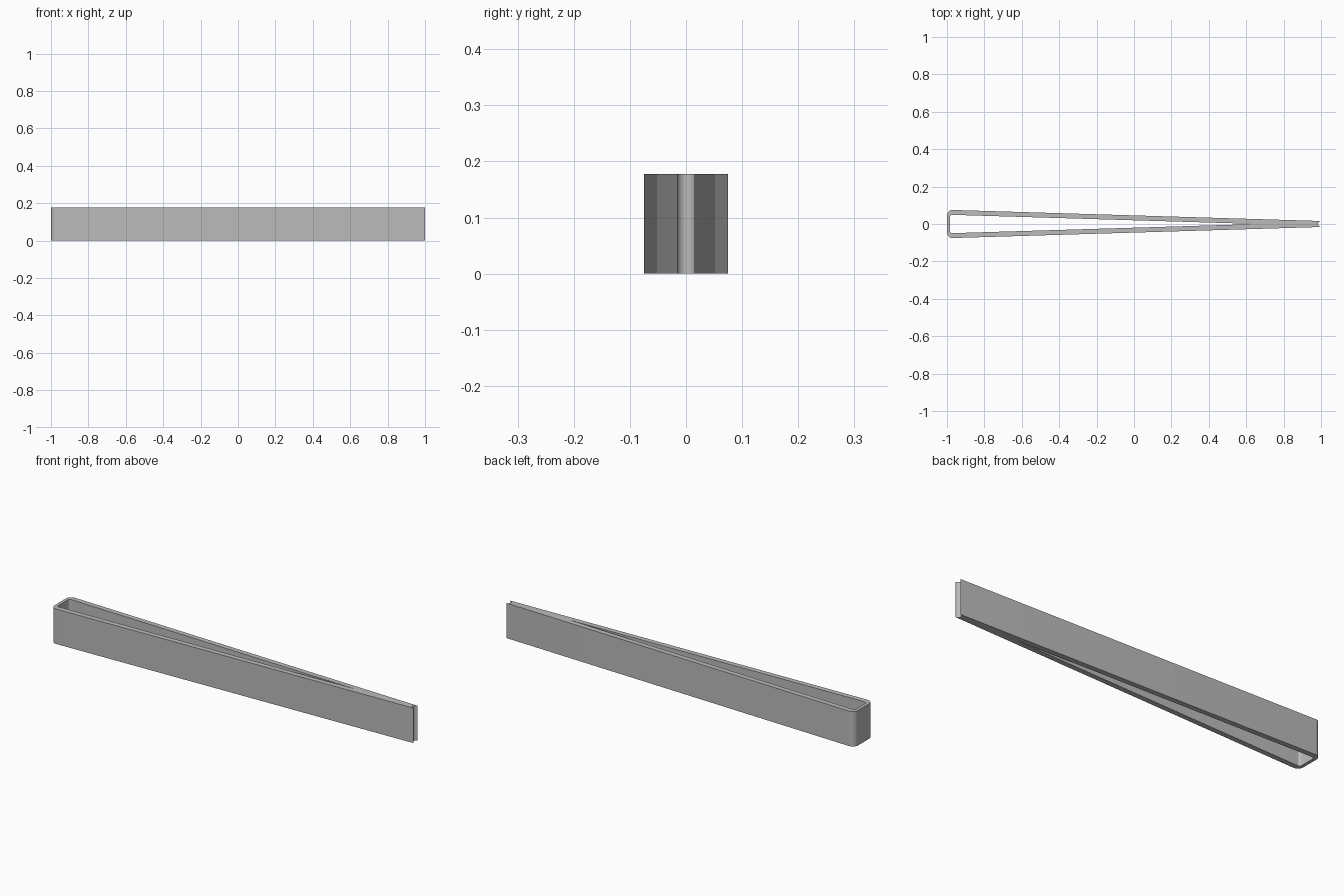
import bpy, bmesh
from math import sin, cos, atan2, pi
from mathutils import Vector

cube = bpy.data.objects.get("Cube")
if cube:
    bpy.data.objects.remove(cube)

HEIGHT = 0.178
TIP = 0.016       # half width of the narrow end
SLOPE = 0.03      # taper of each arm


def material(name, rgb):
    mat = bpy.data.materials.new(name)
    mat.use_nodes = True
    mat.diffuse_color = (*rgb, 1)
    mat.node_tree.nodes["Principled BSDF"].inputs["Base Color"].default_value = (*rgb, 1)
    return mat


def corner(x_end, y_at_end, radius, steps=8):
    """Rounded corner from the sloping arm to the flat wide end, on the +y side."""
    a = atan2(SLOPE, 1)
    # centre lies one radius inside both the end wall and the sloping arm
    cx = x_end + radius
    cy = y_at_end - SLOPE * radius - radius / cos(a)
    start, end = pi / 2 - a, pi
    return [(cx + radius * cos(start + (end - start) * i / steps),
             cy + radius * sin(start + (end - start) * i / steps)) for i in range(steps + 1)]


def mirrored(points):
    return points + [(x, -y) for x, y in reversed(points)]


# Outer outline: arm, rounded wide end, arm, then the scooped tip
outer = mirrored([(1, TIP)] + corner(-1, TIP + SLOPE * 2, 0.03))
scoop = [(1 - TIP * sin(pi * i / 12), -TIP * cos(pi * i / 12)) for i in range(1, 12)]
outer += scoop

# Inner outline: long wedge-shaped opening ending in a point
apex, inner_end = 0.66, -0.984
inner = mirrored(corner(inner_end, SLOPE * (apex - inner_end), 0.012)) + [(apex, 0)]

# Fill between the outlines and raise it to full height
bm = bmesh.new()
edges = []
for loop in (outer, inner):
    verts = [bm.verts.new((x, y, 0)) for x, y in loop]
    edges += [bm.edges.new((v, verts[i - 1])) for i, v in enumerate(verts)]
bmesh.ops.triangle_fill(bm, edges=edges, use_beauty=True, use_dissolve=False, normal=(0, 0, 1))
raised = bmesh.ops.extrude_face_region(bm, geom=bm.faces[:])
bmesh.ops.translate(bm, vec=Vector((0, 0, HEIGHT)),
                    verts=[g for g in raised["geom"] if isinstance(g, bmesh.types.BMVert)])
bmesh.ops.recalc_face_normals(bm, faces=bm.faces[:])

mesh = bpy.data.meshes.new("tapered_band")
bm.to_mesh(mesh)
bm.free()
mesh.materials.append(material("plain grey", (0.5, 0.5, 0.5)))
band = bpy.data.objects.new("tapered_band", mesh)
bpy.context.collection.objects.link(band)
bpy.context.view_layer.objects.active = band
band.select_set(True)
bpy.ops.object.shade_smooth_by_angle(angle=pi / 6)
